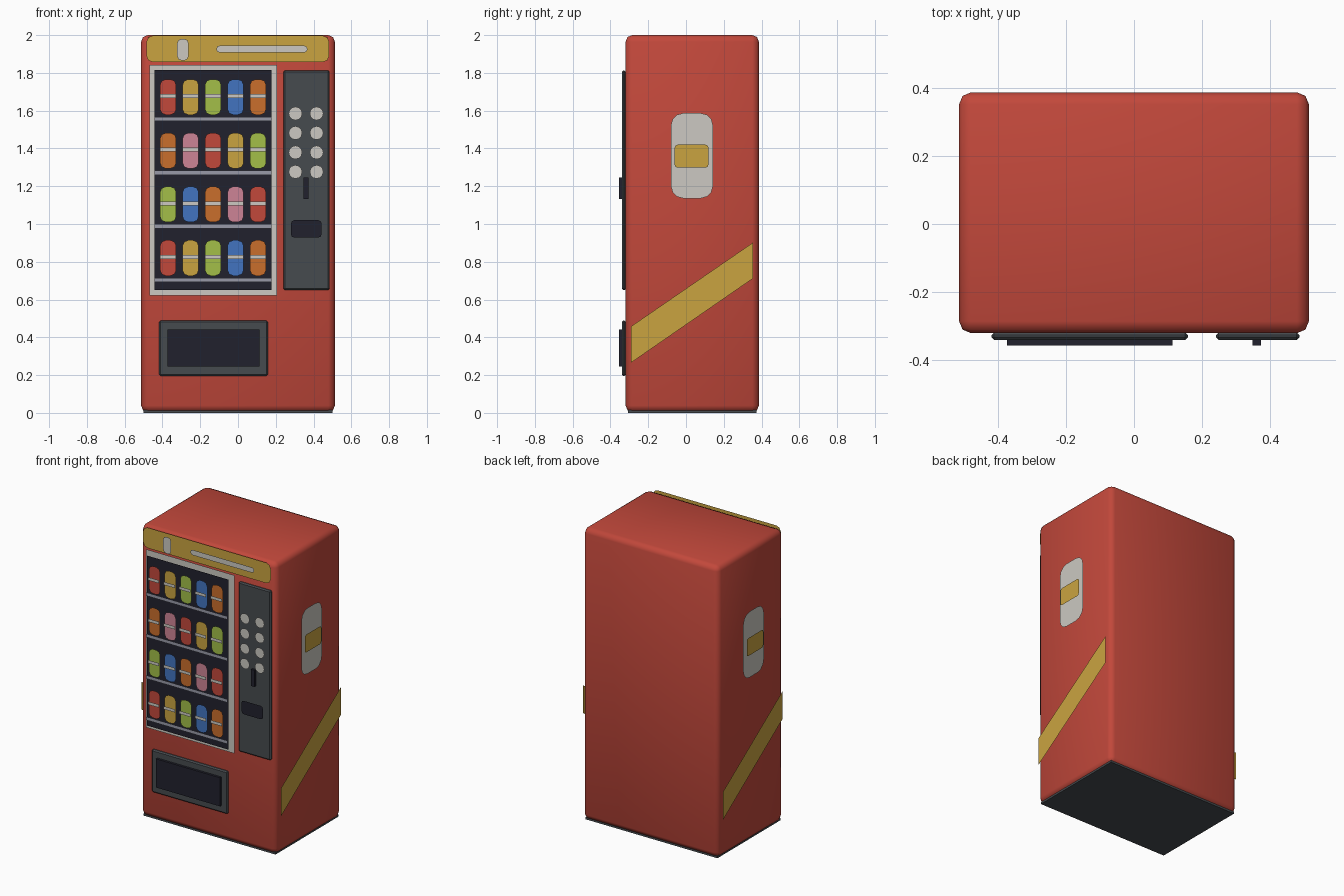
import bpy, bmesh, math

if "Cube" in bpy.data.objects:
    bpy.data.objects.remove(bpy.data.objects["Cube"])


def srgb(r, g, b):
    f = lambda c: c / 12.92 if c <= 0.04045 else ((c + 0.055) / 1.055) ** 2.4
    return (f(r / 255), f(g / 255), f(b / 255), 1)


MATS = {}
for name, rgb in {
    "red": (194, 72, 59), "gold": (202, 164, 64), "off_white": (204, 201, 194),
    "dark_navy": (33, 33, 45), "charcoal": (70, 75, 79), "shelf_grey": (152, 154, 168),
    "green": (163, 191, 72), "blue": (66, 116, 192), "orange": (202, 110, 44),
    "pink": (206, 132, 150),
}.items():
    MATS[name] = bpy.data.materials.new(name)
    MATS[name].diffuse_color = srgb(*rgb)

FRONT = -0.32      # front face of the cabinet
SIDE = 0.513       # side face of the cabinet
MID_Y = 0.033      # middle of the cabinet in depth


def finish(bm, name, mat):
    me = bpy.data.meshes.new(name)
    bm.to_mesh(me)
    bm.free()
    me.materials.append(MATS[mat])
    ob = bpy.data.objects.new(name, me)
    bpy.context.collection.objects.link(ob)
    return ob


def box(name, mat, x, y, z, bevel=0, segs=1):
    """Box given by (min, max) ranges, with optional bevelled edges."""
    bm = bmesh.new()
    bmesh.ops.create_cube(bm, size=1)
    for v in bm.verts:
        v.co = [(a + b) / 2 + c * (b - a) for (a, b), c in zip((x, y, z), v.co)]
    if bevel:
        bmesh.ops.bevel(bm, geom=bm.edges[:], offset=bevel, segments=segs,
                        profile=0.5, affect='EDGES')
    return finish(bm, name, mat)


def rounded(u, v, r=0, segs=2):
    """Counter-clockwise rounded rectangle outline from (min, max) ranges."""
    if not r:
        return [(u[0], v[0]), (u[1], v[0]), (u[1], v[1]), (u[0], v[1])]
    pts = []
    for k, (cu, cv) in enumerate([(u[1] - r, v[1] - r), (u[0] + r, v[1] - r),
                                  (u[0] + r, v[0] + r), (u[1] - r, v[0] + r)]):
        for i in range(segs + 1):
            a = (k + i / segs) * math.pi / 2
            pts.append((cu + r * math.cos(a), cv + r * math.sin(a)))
    return pts


def card(name, mat, pts):
    """Flat single-face card."""
    bm = bmesh.new()
    bm.faces.new([bm.verts.new(p) for p in pts])
    return finish(bm, name, mat)


def front_card(name, mat, outline, d):
    return card(name, mat, [(x, FRONT - d, z) for x, z in outline])


def side_cards(name, mat, outline, d):
    # right side, then the same turned half a revolution for the left side
    x = SIDE + d
    card("right_" + name, mat, [(x, y, z) for y, z in outline])
    card("left_" + name, mat, [(-x, 2 * MID_Y - y, z) for y, z in outline])


# cabinet and its dark underside
body = box("cabinet", "red", (-SIDE, SIDE), (FRONT, 0.386), (0.004, 2.0), 0.035, 2)
bpy.context.view_layer.objects.active = body
body.select_set(True)
bpy.ops.object.shade_smooth_by_angle(angle=math.radians(50))
box("base_plate", "charcoal", (-0.5, 0.5), (-0.308, 0.374), (0, 0.014))

# header sign with two blank white marks
front_card("header_sign", "gold", rounded((-0.485, 0.483), (1.857, 1.997), 0.034), 0.015)
front_card("header_mark", "off_white", rounded((-0.322, -0.262), (1.866, 1.98), 0.022), 0.03)
front_card("header_bar", "off_white", rounded((-0.115, 0.368), (1.908, 1.944), 0.017), 0.03)

# display window
front_card("window_frame", "off_white", rounded((-0.468, 0.206), (0.622, 1.843)), 0.01)
front_card("window_back", "dark_navy", rounded((-0.441, 0.177), (0.65, 1.815)), 0.034)

# shelves and products
rows = [("red", "gold", "green", "blue", "orange"),
        ("orange", "pink", "red", "gold", "green"),
        ("green", "blue", "orange", "pink", "red"),
        ("red", "gold", "green", "blue", "orange")]
for r, colours in enumerate(rows):
    z = 1.672 - 0.284 * r
    front_card(f"shelf_{r}", "shelf_grey",
               rounded((-0.441, 0.177), (z - 0.128, z - 0.105)), 0.044)
    for c, colour in enumerate(colours):
        x = -0.132 + 0.119 * (c - 2)
        front_card(f"can_{r}_{c}", colour,
                   rounded((x - 0.043, x + 0.043), (z - 0.094, z + 0.094), 0.03), 0.055)
        front_card(f"can_band_{r}_{c}", "off_white",
                   rounded((x - 0.043, x + 0.043), (z - 0.005, z + 0.016)), 0.067)

# control panel with buttons, card slot and coin return
box("control_panel", "charcoal", (0.24, 0.485), (-0.34, -0.318), (0.65, 1.813), 0.008)
for i in range(4):
    for j in range(2):
        cx, cz = 0.304 + 0.112 * j, 1.585 - 0.103 * i
        ring = [(cx + 0.036 * math.cos(k * math.pi / 6), cz + 0.036 * math.sin(k * math.pi / 6))
                for k in range(12)]
        front_card(f"button_{i}_{j}", "off_white", ring, 0.04)
box("card_slot", "dark_navy", (0.348, 0.373), (-0.356, -0.33), (1.133, 1.247))
front_card("coin_return", "dark_navy", rounded((0.28, 0.443), (0.928, 1.02), 0.018), 0.042)

# delivery hatch
box("hatch_frame", "charcoal", (-0.418, 0.158), (-0.34, -0.318), (0.195, 0.488), 0.008)
box("hatch_flap", "dark_navy", (-0.373, 0.113), (-0.356, -0.33), (0.245, 0.441))

# side decoration
side_cards("stripe", "gold", [(-0.292, 0.265), (0.355, 0.712), (0.355, 0.902), (-0.292, 0.457)], 0.018)
side_cards("badge", "off_white", rounded((-0.08, 0.143), (1.136, 1.587), 0.065, 3), 0.023)
side_cards("badge_plate", "gold", rounded((-0.06, 0.119), (1.298, 1.42), 0.016), 0.036)

for m in bpy.data.materials:
    if m.users and not m.is_grease_pencil:
        m.use_nodes = True
        m.node_tree.nodes["Principled BSDF"].inputs["Base Color"].default_value = m.diffuse_color
